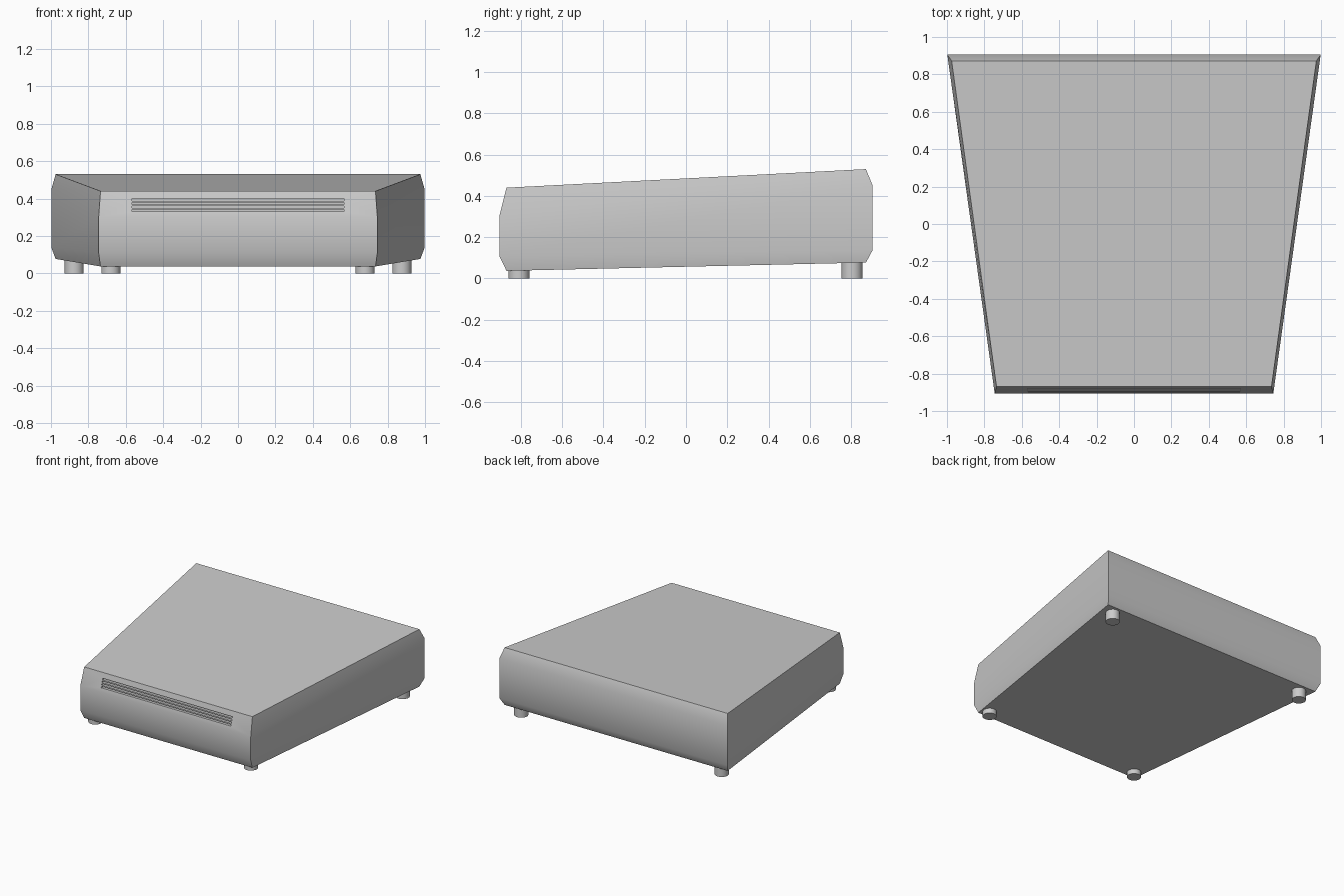
import bpy, bmesh
from mathutils import Matrix, Vector

if "Cube" in bpy.data.objects:
    bpy.data.objects.remove(bpy.data.objects["Cube"])


def make_object(name, bm):
    bmesh.ops.recalc_face_normals(bm, faces=bm.faces)
    mesh = bpy.data.meshes.new(name)
    bm.to_mesh(mesh)
    bm.free()
    ob = bpy.data.objects.new(name, mesh)
    bpy.context.collection.objects.link(ob)
    return ob


def activate(ob):
    bpy.ops.object.select_all(action='DESELECT')
    ob.select_set(True)
    bpy.context.view_layer.objects.active = ob


def smooth(ob, angle=0.6):
    activate(ob)
    bpy.ops.object.shade_smooth_by_angle(angle=angle)


# Tapered case: four stacked rings (front half-width, front y, front z, back half-width, back y, back z)
rings = [
    (0.735, -0.87, 0.037, 0.975, 0.872, 0.077),
    (0.745, -0.905, 0.11, 0.998, 0.905, 0.138),
    (0.745, -0.905, 0.30, 0.998, 0.905, 0.45),
    (0.735, -0.87, 0.44, 0.975, 0.872, 0.53),
]
bm = bmesh.new()
loops = [[bm.verts.new(p) for p in ((-fx, fy, fz), (fx, fy, fz), (bx, by, bz), (-bx, by, bz))]
         for fx, fy, fz, bx, by, bz in rings]
for low, high in zip(loops, loops[1:]):
    for i in range(4):
        j = (i + 1) % 4
        bm.faces.new((low[i], low[j], high[j], high[i]))
bm.faces.new(loops[0][::-1])
bm.faces.new(loops[-1])
case = make_object("case", bm)

# Four thin vent slots cut in the upper front
bm = bmesh.new()
for i in range(4):
    m = Matrix.Translation((0, -0.905, 0.336 + i * 0.0192)) @ Matrix.Diagonal((1.134, 0.09, 0.011, 1))
    bmesh.ops.create_cube(bm, size=1, matrix=m)
cutter = make_object("vent_cutter", bm)
cutter.hide_render = True
mod = case.modifiers.new("vents", 'BOOLEAN')
mod.operation = 'DIFFERENCE'
mod.solver = 'EXACT'
mod.object = cutter
activate(case)
bpy.ops.object.modifier_apply(modifier=mod.name)
bpy.data.objects.remove(cutter, do_unlink=True)
smooth(case)

# Round feet, taller at the back
for label, x, y, h in (("front", 0.68, -0.81, 0.045), ("back", 0.876, 0.805, 0.08)):
    for side, s in (("left", -1), ("right", 1)):
        bm = bmesh.new()
        bmesh.ops.create_cone(bm, cap_ends=True, segments=24, radius1=0.051, radius2=0.051,
                              depth=h, matrix=Matrix.Translation((s * x, y, h / 2)))
        smooth(make_object(f"{label}_{side}_foot", bm))
